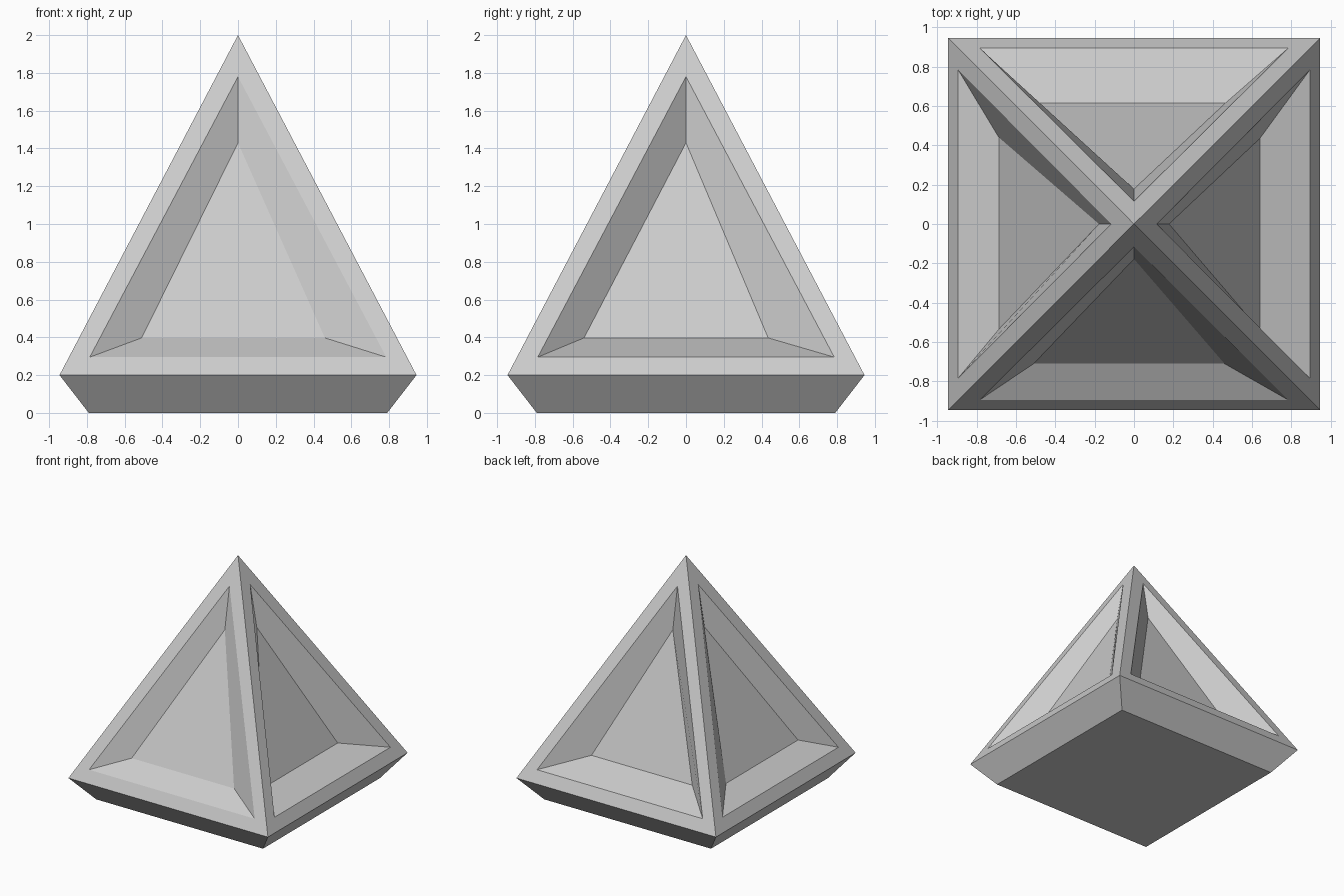
import bpy, bmesh
from mathutils import Matrix, Vector
from math import pi

if "Cube" in bpy.data.objects:
    bpy.data.objects.remove(bpy.data.objects["Cube"])

HALF, FOOT, RIM_Z, TOP = 0.945, 0.79, 0.2, 2.0

# Recess floor per side, seen from outside: left x, right x, depth of lower edge
SIDES = [
    (-0.51, 0.46, 0.71),    # front
    (-0.54, 0.435, 0.64),   # right
    (-0.465, 0.49, 0.615),  # back
    (-0.44, 0.535, 0.687),  # left
]


def slope_y(z):
    return -HALF * (TOP - z) / (TOP - RIM_Z)


bm = bmesh.new()


def ring_faces(outer, inner):
    for i in range(3):
        j = (i + 1) % 3
        bm.faces.new((outer[i], outer[j], inner[j], inner[i]))


for k, (xl, xr, depth) in enumerate(SIDES):
    rot = Matrix.Rotation(k * pi / 2, 3, 'Z')

    def verts(points):
        return [bm.verts.new(rot @ Vector(p)) for p in points]

    # Sloping frame, recess walls and recess floor
    rim = verts([(-HALF, -HALF, RIM_Z), (HALF, -HALF, RIM_Z), (0, 0, TOP)])
    lip = verts([(-0.785, slope_y(0.295), 0.295), (0.785, slope_y(0.295), 0.295),
                 (0, slope_y(1.78), 1.78)])
    floor = verts([(xl, -depth, 0.397), (xr, -depth, 0.397), (0, -0.178, 1.43)])
    ring_faces(rim, lip)
    ring_faces(lip, floor)
    bm.faces.new(floor)

    # Tapered base side and a quarter of the underside
    foot = verts([(-FOOT, -FOOT, 0), (FOOT, -FOOT, 0), (0, 0, 0)])
    bm.faces.new((foot[0], foot[1], rim[1], rim[0]))
    bm.faces.new((foot[1], foot[0], foot[2]))

# Join the four sides and merge the underside into one face
bmesh.ops.remove_doubles(bm, verts=bm.verts[:], dist=1e-4)
centre = [v for v in bm.verts if v.co.length < 1e-4]
bmesh.ops.dissolve_verts(bm, verts=centre)
bmesh.ops.recalc_face_normals(bm, faces=bm.faces[:])

mesh = bpy.data.meshes.new("recessed_pyramid")
bm.to_mesh(mesh)
bm.free()
bpy.context.collection.objects.link(bpy.data.objects.new("recessed_pyramid", mesh))
